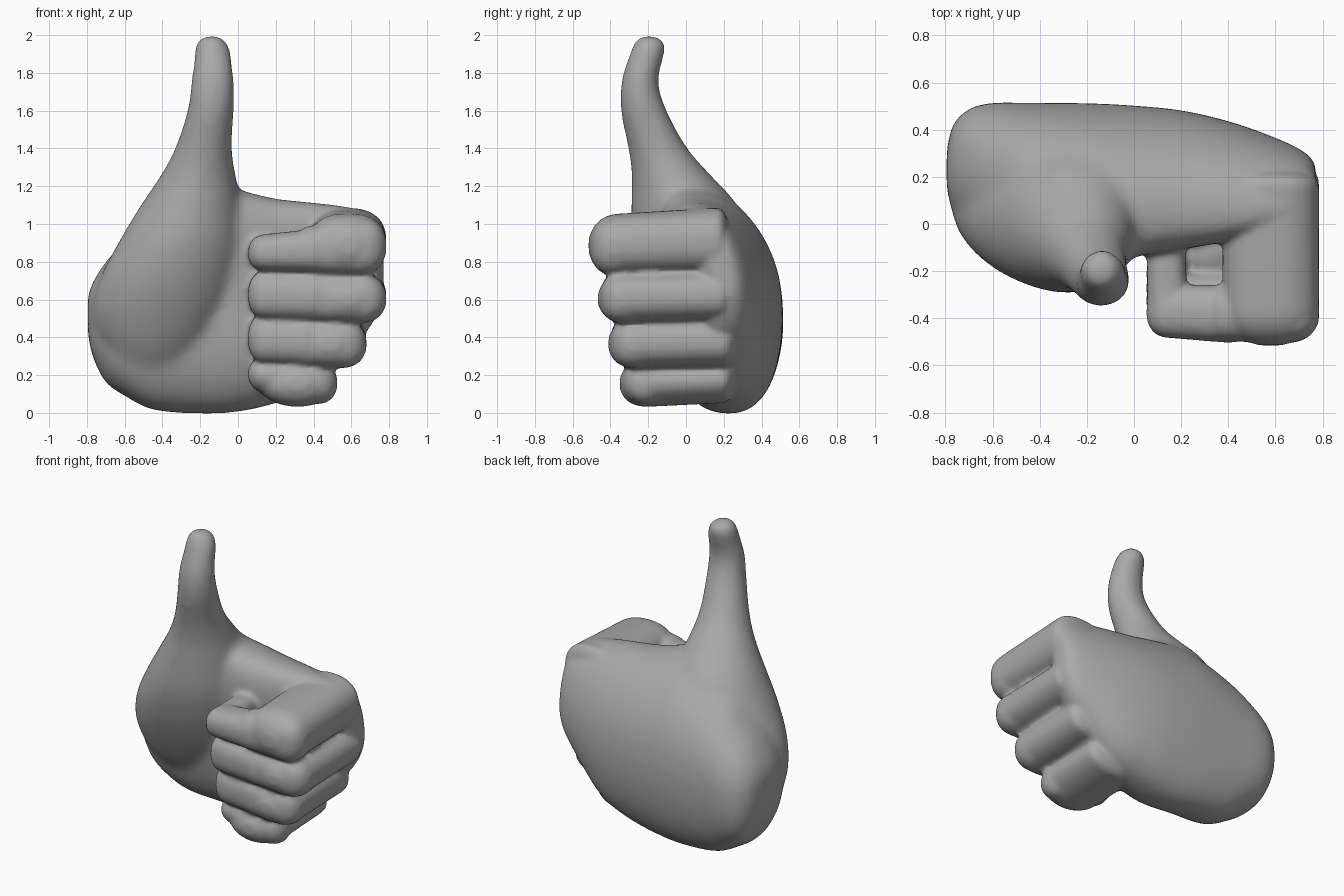
import bpy, bmesh, math
from mathutils import Vector

cube = bpy.data.objects.get("Cube")
if cube:
    bpy.data.objects.remove(cube, do_unlink=True)

skin = bpy.data.materials.new("grey")
skin.use_nodes = True
GREY = (0.40, 0.40, 0.40, 1)
skin.diffuse_color = GREY
skin.node_tree.nodes["Principled BSDF"].inputs["Base Color"].default_value = GREY


def spline(rows, steps=5):
    """Smooth a list of equal-length rows with a Catmull-Rom spline."""
    rows = [Vector(r) for r in rows]
    out = []
    for i in range(len(rows) - 1):
        a, b = rows[max(i - 1, 0)], rows[i]
        c, d = rows[i + 1], rows[min(i + 2, len(rows) - 1)]
        for s in range(steps):
            t = s / steps
            out.append(0.5 * (2 * b + (c - a) * t + (2 * a - 5 * b + 4 * c - d) * t * t
                              + (3 * b - a - 3 * c + d) * t ** 3))
    return out + [rows[-1]]


def loft(bm, sections, power=2.0, sides=40):
    """Skin superellipse sections given as (centre, half axis u, half axis v)."""
    rings = []
    for c, u, v in sections:
        ring = []
        for k in range(sides):
            a = math.tau * k / sides
            p, q = math.cos(a), math.sin(a)
            p = math.copysign(abs(p) ** (2 / power), p)
            q = math.copysign(abs(q) ** (2 / power), q)
            ring.append(bm.verts.new(c + u * p + v * q))
        rings.append(ring)
    faces = [bm.faces.new(rings[0][::-1]), bm.faces.new(rings[-1])]
    for r, s in zip(rings, rings[1:]):
        for k in range(sides):
            j = (k + 1) % sides
            faces.append(bm.faces.new((r[k], r[j], s[j], s[k])))
    bmesh.ops.recalc_face_normals(bm, faces=faces)


def fuse(bm, name, voxel, rounds):
    """Merge all closed shapes in bm into one softened skin."""
    mesh = bpy.data.meshes.new(name)
    bm.to_mesh(mesh)
    bm.free()
    ob = bpy.data.objects.new(name, mesh)
    bpy.context.collection.objects.link(ob)
    rm = ob.modifiers.new("Merge", "REMESH")
    rm.mode, rm.voxel_size = "VOXEL", voxel
    sm = ob.modifiers.new("Soften", "SMOOTH")
    sm.factor, sm.iterations = 0.5, rounds
    deps = bpy.context.evaluated_depsgraph_get()
    baked = bpy.data.meshes.new_from_object(ob.evaluated_get(deps))
    ob.modifiers.clear()
    ob.data = baked
    return ob


# Palm slab: x, front y, back y, bottom z, top z
palm = [(-.795, .15, .31, .42, .62), (-.77, .06, .42, .30, .69), (-.70, 0, .49, .16, .80),
        (-.60, -.05, .515, .09, .91), (-.45, -.06, .515, .015, 1.06), (-.20, -.06, .515, -.005, 1.19),
        (0, -.10, .505, .005, 1.18), (.20, -.08, .485, .05, 1.135), (.40, -.04, .44, .13, 1.115),
        (.60, .02, .375, .33, 1.09), (.72, .10, .325, .48, 1.06), (.772, .17, .28, .60, 1.0)]
bm = bmesh.new()
loft(bm, [(Vector((x, (a + b) / 2, (c + d) / 2)), Vector((0, (b - a) / 2, 0)),
           Vector((0, 0, (d - c) / 2))) for x, a, b, c, d in spline(palm)], 2.4)
# The back of the hand leans forward towards the top
for v in bm.verts:
    v.co.y -= .38 * max(0, v.co.z - .5) ** 2

# Thumb and the mound under it: z, left x, right x, front y, back y
thumb = [(.10, -.54, -.34, .09, .24), (.30, -.695, -.20, -.07, .30), (.50, -.775, -.06, -.175, .35),
         (.70, -.735, 0, -.25, .33), (.90, -.635, .03, -.29, .32), (1.10, -.515, .02, -.29, .27),
         (1.25, -.415, -.01, -.287, .14), (1.40, -.335, -.03, -.307, .01), (1.60, -.27, -.02, -.348, -.10),
         (1.75, -.25, -.02, -.345, -.145), (1.87, -.235, -.03, -.31, -.12),
         (1.94, -.23, -.045, -.285, -.105), (1.98, -.21, -.07, -.265, -.125), (2.0, -.18, -.1, -.24, -.16)]
loft(bm, [(Vector(((a + b) / 2, (c + d) / 2, z)), Vector(((b - a) / 2, 0, 0)),
           Vector((0, (d - c) / 2, 0))) for z, a, b, c, d in spline(thumb)])
palm_ob = fuse(bm, "palm", 0.022, 16)

bm = bmesh.new()
bm.from_mesh(palm_ob.data)
bpy.data.objects.remove(palm_ob, do_unlink=True)


def phalanx(start, end, cap_start, cap_end, power):
    """Straight round-ended finger bone; ends are (x, y, z, half width, half height)."""
    a, b = Vector(start), Vector(end)
    along = Vector((b[0] - a[0], b[1] - a[1], 0))
    length = along.length
    side = Vector((-along.y, along.x, 0)) / length
    sections, steps = [], 40
    for i in range(steps + 1):
        t = .5 - .5 * math.cos(math.pi * i / steps)
        r = a.lerp(b, t)
        near = min(1, t * length / cap_start, (1 - t) * length / cap_end)
        k = max(.05, 1 - (1 - near) ** 2.3) ** .45
        sections.append((Vector(r[:3]), side * r[3] * k, Vector((0, 0, r[4] * k))))
    loft(bm, sections, power)


def finger(outer, front, back, width, z_back, z_front, z_tip, v_back, v_front, v_tip, power=2.4):
    """Curled finger: forward from the knuckle, across the front, then into the palm."""
    x = outer - width
    phalanx((x, back, z_back, width, v_back), (x, front, z_front, width, v_front), .07, .16, power)
    # The front bone narrows towards the fingertip
    bend, y = .42 * outer + .04, front + .13
    z_mid, v_mid = z_front + .6 * (z_tip - z_front), v_front + .6 * (v_tip - v_front)
    phalanx((outer, y, z_front, .125, v_front), (bend - .06, y + .01, z_mid, .12, v_mid), .15, .06, power)
    phalanx((bend + .1, y, z_mid, .125, v_mid), (.053, y + .02, z_tip, .11, v_tip), .06, .09, power)
    phalanx((.145, front + .1, z_tip, .088, v_tip), (.135, -.06, z_tip + .01, .08, v_tip * .9), .08, .05, power)


# Index, middle, ring and little finger
finger(.785, -.515, .23, .205, .915, .885, .845, .175, .16, .092)
finger(.785, -.465, .25, .20, .625, .605, .625, .135, .135, .125)
finger(.68, -.41, .27, .19, .385, .365, .395, .135, .135, .13)
finger(.525, -.35, .26, .21, .18, .155, .205, .125, .13, .09, 2.0)

# Fills the inside of the fist below the index finger
core = bmesh.ops.create_icosphere(bm, subdivisions=3, radius=1)["verts"]
bmesh.ops.scale(bm, vec=(.2, .2, .27), verts=core)
bmesh.ops.translate(bm, vec=(.32, -.12, .42), verts=core)

hand = fuse(bm, "hand", 0.015, 5)
hand.data.materials.clear()
hand.data.materials.append(skin)
for p in hand.data.polygons:
    p.use_smooth = True
    p.material_index = 0
